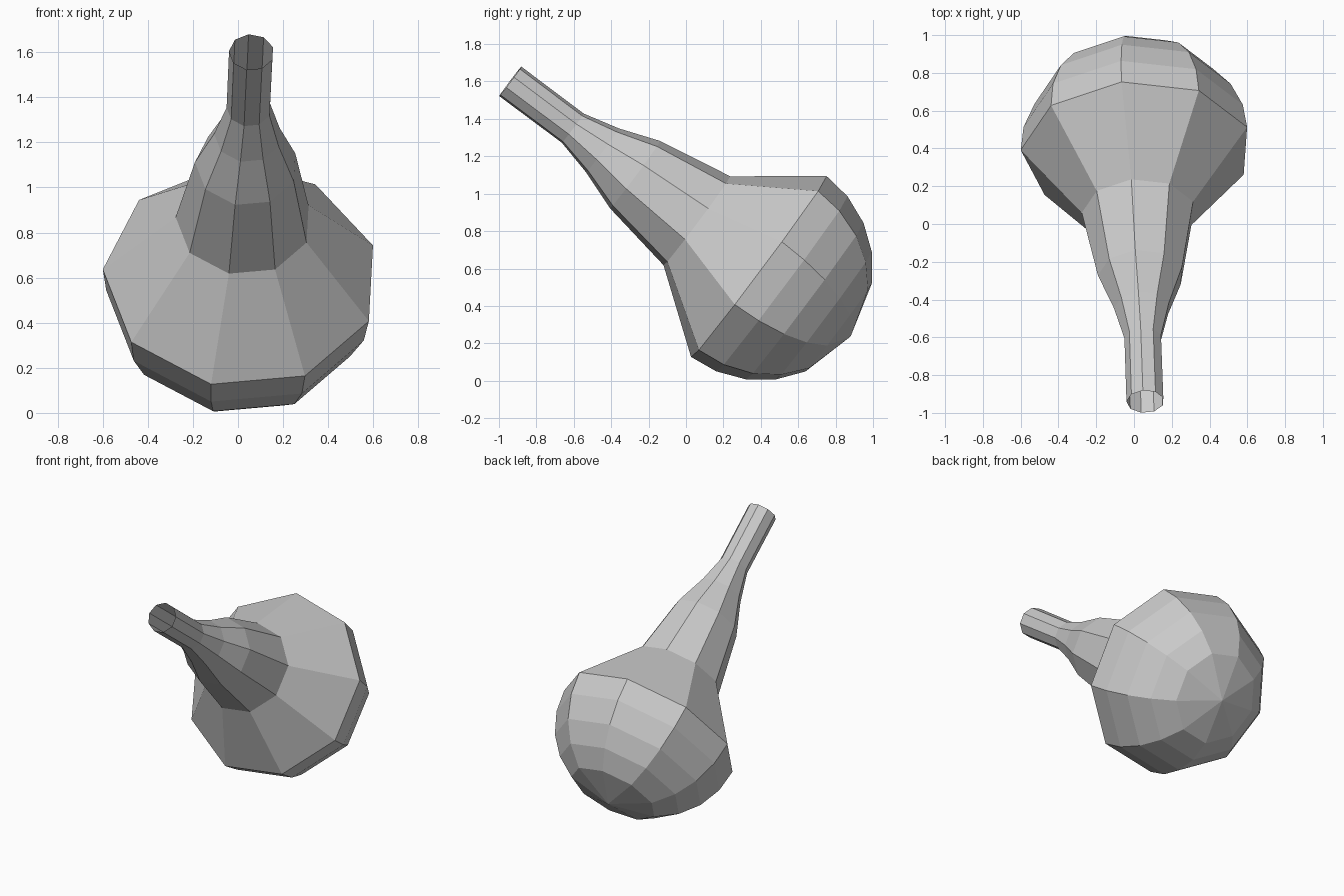
import bpy, bmesh, math
from mathutils import Vector

if "Cube" in bpy.data.objects:
    bpy.data.objects.remove(bpy.data.objects["Cube"])

SIDES = 9
PHASE = math.radians(17.5)
R = 0.614                                  # bulb radius
BULB = 1.661                               # distance along the axis to the widest ring

# Tilted axis running from the open neck tip down to the bulb's pole
tip = Vector((0.06, -0.94, 1.60))
axis = Vector((-0.028, 0.8, -0.599)).normalized()
up = Vector((0, 0.6, 0.8))
side = up.cross(axis).normalized()
if side.x < 0:
    side = -side
up = (up - axis * up.dot(axis)).normalized()

# Profile (distance along axis, radius): neck, flare, then rounded bulb
profile = [(0, 0.10), (0.418, 0.099), (0.617, 0.149), (0.834, 0.228), (1.247, 0.302)]
for deg in (0, 14.5, 30, 45, 60.5):
    a = math.radians(deg)
    profile.append((BULB + R * math.sin(a), R * math.cos(a)))

bm = bmesh.new()
rings = []
for s, r in profile:
    ring = []
    for k in range(SIDES):
        t = PHASE + 2 * math.pi * k / SIDES
        ring.append(bm.verts.new(tip + axis * s + (side * math.cos(t) + up * math.sin(t)) * r))
    rings.append(ring)

# Skin between rings (tip stays open) and a fan closing the bulb
pole = bm.verts.new(tip + axis * (BULB + R))
for k in range(SIDES):
    n = (k + 1) % SIDES
    for a, b in zip(rings, rings[1:]):
        bm.faces.new((a[k], a[n], b[n], b[k]))
    bm.faces.new((rings[-1][k], rings[-1][n], pole))
bmesh.ops.recalc_face_normals(bm, faces=bm.faces)

mesh = bpy.data.meshes.new("bulb_with_neck")
bm.to_mesh(mesh)
bm.free()
obj = bpy.data.objects.new("bulb_with_neck", mesh)
bpy.context.collection.objects.link(obj)
